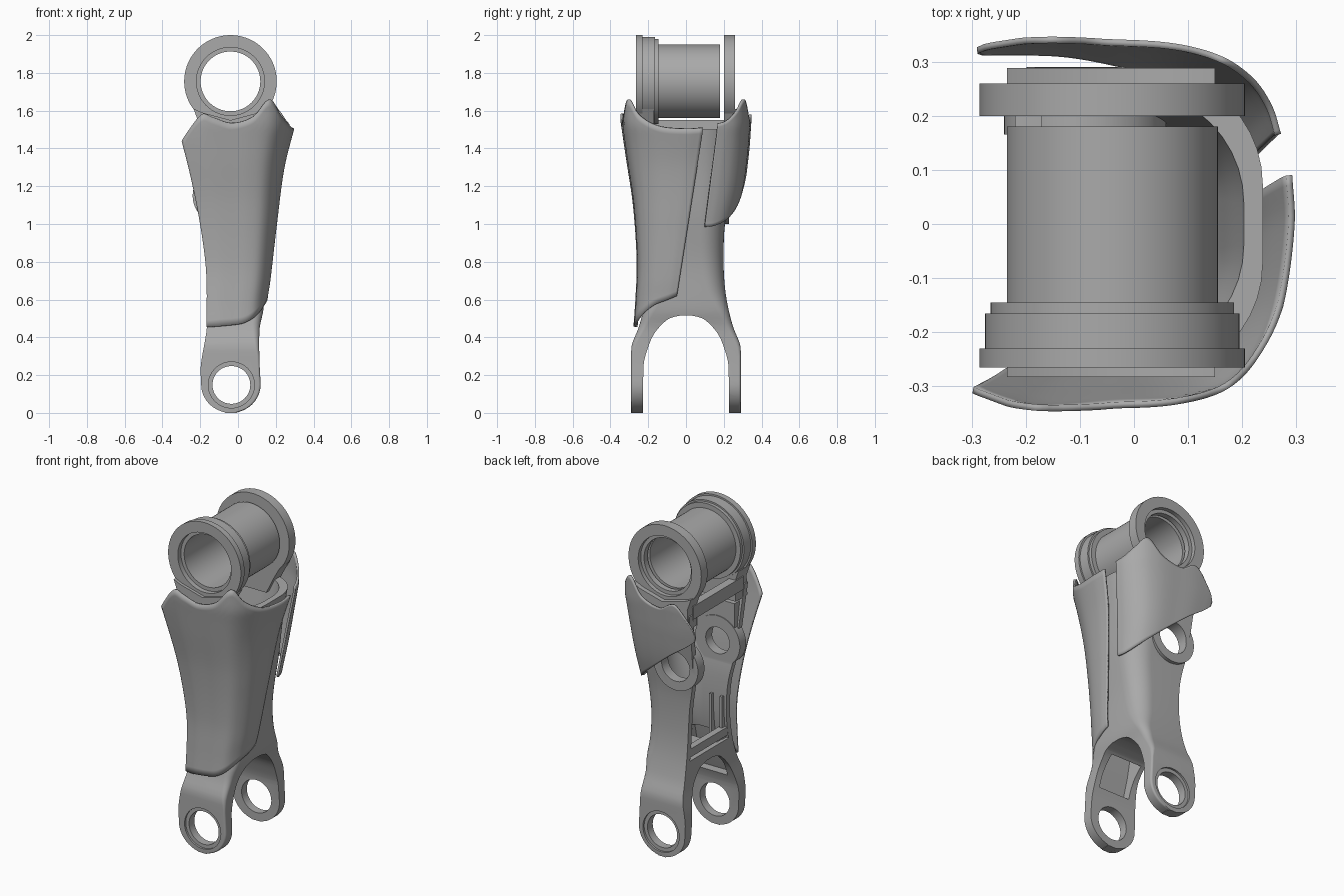
import bpy, bmesh, math

cube = bpy.data.objects.get("Cube")
if cube:
    bpy.data.objects.remove(cube, do_unlink=True)

grey = bpy.data.materials.new("mid_grey")
grey.use_nodes = True
TONE = (0.4, 0.4, 0.4, 1)
grey.diffuse_color = TONE
grey.node_tree.nodes["Principled BSDF"].inputs["Base Color"].default_value = TONE


def interp(table, t):
    """Smooth curve through (t, value) pairs, clamped at both ends."""
    if t <= table[0][0]:
        return table[0][1]
    if t >= table[-1][0]:
        return table[-1][1]
    i = max(k for k in range(len(table) - 1) if table[k][0] <= t)

    def slope(k):
        a, b = table[max(k - 1, 0)], table[min(k + 1, len(table) - 1)]
        return (b[1] - a[1]) / (b[0] - a[0])
    (t0, v0), (t1, v1) = table[i], table[i + 1]
    h = t1 - t0
    s = (t - t0) / h
    return (v0 * (2*s**3 - 3*s*s + 1) + v1 * (3*s*s - 2*s**3)
            + h * (slope(i) * (s**3 - 2*s*s + s) + slope(i + 1) * (s**3 - s*s)))


def make(name, rows, closed=True, wrap=False, caps=False):
    """Skin a grid of point rows into one object."""
    bm = bmesh.new()
    grid = [[bm.verts.new(p) for p in row] for row in rows]
    n = len(grid[0])
    for i in range(len(grid) if wrap else len(grid) - 1):
        a, b = grid[i], grid[(i + 1) % len(grid)]
        for j in range(n if closed else n - 1):
            k = (j + 1) % n
            bm.faces.new((a[j], a[k], b[k], b[j]))
    if caps:
        bm.faces.new(grid[0])
        bm.faces.new(grid[-1])
    bmesh.ops.recalc_face_normals(bm, faces=bm.faces)
    mesh = bpy.data.meshes.new(name)
    bm.to_mesh(mesh)
    bm.free()
    mesh.materials.append(grey)
    obj = bpy.data.objects.new(name, mesh)
    bpy.context.collection.objects.link(obj)
    return obj


def activate(obj):
    bpy.ops.object.select_all(action='DESELECT')
    obj.select_set(True)
    bpy.context.view_layer.objects.active = obj


def smooth(obj):
    activate(obj)
    bpy.ops.object.shade_smooth_by_angle(angle=math.radians(32))


def combine(obj, other, operation):
    mod = obj.modifiers.new("combine", 'BOOLEAN')
    mod.operation, mod.solver, mod.object = operation, 'EXACT', other
    activate(obj)
    bpy.ops.object.modifier_apply(modifier=mod.name)
    bpy.data.objects.remove(other, do_unlink=True)


def lathe(name, profile, cx, cz, steps=72):
    """Turn a closed (radius, y) profile round an axis along y."""
    turns = [2 * math.pi * k / steps for k in range(steps)]
    return make(name, [[(cx + r * math.cos(a), y, cz + r * math.sin(a)) for r, y in profile]
                       for a in turns], wrap=True)


def drum(name, cx, cz, r, y0, y1):
    turns = [2 * math.pi * k / 64 for k in range(64)]
    return make(name, [[(cx + r * math.cos(a), y, cz + r * math.sin(a)) for a in turns]
                       for y in (y0, y1)], caps=True)


def box(name, x, y, z):
    return make(name, [[(x[0], y[0], h), (x[1], y[0], h), (x[1], y[1], h), (x[0], y[1], h)]
                       for h in z], caps=True)


# Upper joint: stepped front collar with tube, separate back collar
JX, JZ = -0.04, 1.755
tube = lathe("upper_tube", [(.18, -.265), (.245, -.265), (.245, -.23), (.235, -.23), (.235, -.165),
                            (.225, -.165), (.225, -.145), (.195, -.145), (.195, .18), (.158, .18),
                            (.158, -.235), (.18, -.235)], JX, JZ)
back_collar = lathe("back_collar", [(.18, .26), (.245, .26), (.245, .2), (.158, .2),
                                    (.158, .235), (.18, .235)], JX, JZ)

# Link body: lofted section, rounded on the left side
LEFT = [(.15, -.195), (.25, -.197), (.45, -.165), (.7, -.155), (.9, -.165), (1.1, -.2), (1.5, -.22)]
RIGHT = [(.15, .12), (.3, .113), (.45, .115), (.55, .135), (.8, .15), (1.05, .185), (1.3, .21), (1.5, .238)]
HALF = [(.3, .29), (.36, .287), (.46, .248), (.6, .215), (.75, .2), (.95, .202), (1.1, .22), (1.3, .25), (1.5, .283)]
ROUND = [(.3, .012), (.5, .05), (.65, .1), (1.1, .14), (1.5, .21)]


def section(z, inset=0.0):
    l, r, h, c = (interp(t, z) for t in (LEFT, RIGHT, HALF, ROUND))
    if z < .15:
        w = max(math.sqrt(max(.15**2 - (.15 - z)**2, 0)) * 1.05, .03)
        l, r = -.0375 - w, -.0375 + w
    if inset:
        l, r, h = -.5, r - inset, h - inset
    arc = [math.pi / 2 * k / 10 for k in range(11)]
    half = [(r - c + c * math.cos(a), h - c + c * math.sin(a), z) for a in arc]
    return [(l, -h, z)] + [(x, -y, z) for x, y, _ in reversed(half)] + half + [(l, h, z)]


low = [.15 * (1 - math.cos(math.pi / 2 * k / 10)) for k in range(10)]
link = make("link_body", [section(z) for z in low + [.15 + 1.35 * k / 54 for k in range(55)]], caps=True)
combine(link, make("cavity", [section(.57 + .03 * k, .035) for k in range(33)], caps=True), 'DIFFERENCE')

# Arch between the two fork legs, with a hollow behind the front leg
SPAN = [(0, .228), (.25, .225), (.34, .203), (.42, .168), (.485, .11), (.505, .075), (.515, .03)]
heights = [-.1, .1] + [.25 + .265 * math.sin(math.pi / 2 * k / 14) for k in range(15)]
arch = [(interp(SPAN, z), z) for z in heights]
arch += [(-y, z) for y, z in reversed(arch)]
combine(link, make("arch", [[(x, y, z) for y, z in arch] for x in (-.5, .5)], caps=True), 'DIFFERENCE')
combine(link, make("leg_hollow", [[(x, -.26, .33), (x, -.1, .33), (x, -.1, .6), (x, -.19, .6), (x, -.22, .46)]
                                  for x in (-.135, .075)], caps=True), 'DIFFERENCE')

# Round bosses and a pad on the walls, then the pivot holes
combine(link, box("pad", (-.2, .05), (-.24, -.18), (1.15, 1.4)), 'UNION')
for y0, y1, hole in ((.165, .228, .095), (-.235, -.175, .08)):
    combine(link, drum("boss", -.09, 1.15, .15, y0, y1), 'UNION')
    combine(link, drum("boss_hole", -.09, 1.15, hole, 0, 2 * y1), 'DIFFERENCE')
combine(link, drum("fork_hole", -.035, .148, .1, -.5, .5), 'DIFFERENCE')
for s in (-1, 1):
    combine(link, drum("fork_recess", -.035, .148, .122, s * .278, s * .4), 'DIFFERENCE')

# Saddles under both collars, crossbars and inner ribs
saddles = []
for name, y in (("front_saddle", (-.283, -.17)), ("back_saddle", (.2, .288))):
    saddles.append(make(name, [[(-.215, v, 1.42), (.05, v, 1.42), (.1, v, 1.52), (.15, v, 1.61), (.11, v, 1.59),
                                (-.04, v, 1.55), (-.19, v, 1.59), (-.235, v, 1.61), (-.21, v, 1.54)]
                               for v in y], caps=True))
bars = [box("upper_crossbar", (-.22, -.17), (-.24, .24), (1.47, 1.55)),
        box("lower_crossbar", (-.155, -.115), (-.19, .19), (.59, .64))]
ribs = [box("inner_rib", (x, x + .015), (-.185, -.145), (.56, .83)) for x in (-.14, -.07)]

# Outer covers: wrapped sheets that narrow towards the bottom
EDGE_L = [(.46, -.165), (.75, -.168), (1.0, -.2), (1.25, -.25), (1.45, -.3)]
EDGE_R = [(.46, .14), (.6, .15), (.7, .165), (1.0, .2), (1.3, .24), (1.52, .295)]
FRONT_Y = [(.46, -.272), (.6, -.262), (.8, -.255), (1.1, -.275), (1.35, -.312), (1.54, -.34)]
SEAM_Y = [(.61, -.05), (1.5, .09)]
BACK_R = [(1.0, .197), (1.3, .236), (1.52, .266)]
BACK_Y = [(1.0, .25), (1.18, .3), (1.38, .328), (1.54, .34)]
BACK_SEAM = [(1.0, .1), (1.5, .165)]


def cover(name, pts, left, right, face, seam, cols=60, rows=30):
    """pts: across and depth fractions with top and bottom heights along the wrap."""
    along = [0]
    for p, q in zip(pts, pts[1:]):
        along.append(along[-1] + math.hypot(q[0] - p[0], (q[1] - p[1]) * .5))
    tracks = [[(d, p[k]) for d, p in zip(along, pts)] for k in range(4)]
    grid = []
    for c in range(cols + 1):
        a, b, top, bot = (interp(t, along[-1] * c / cols) for t in tracks)
        column = []
        for r in range(rows + 1):
            z = bot + (top - bot) * r / rows
            l, rt, f, s = (interp(t, z) for t in (left, right, face, seam))
            column.append((l + (rt - l) * a, f + (s - f) * b, z))
        grid.append(column)
    obj = make(name, grid, closed=False)
    mod = obj.modifiers.new("thickness", 'SOLIDIFY')
    mod.thickness, mod.offset = .012, 0
    return obj


front_cover = cover("front_cover", [
    (0, .045, 1.44, .455), (.18, .005, 1.58, .457), (.28, 0, 1.565, .46), (.45, .01, 1.535, .465),
    (.64, .03, 1.57, .475), (.785, .09, 1.66, .5), (.875, .21, 1.58, .53),
    (.96, .445, 1.52, .57), (1, .79, 1.505, .6), (.99, 1, 1.51, .62)],
    EDGE_L, EDGE_R, FRONT_Y, SEAM_Y)
back_cover = cover("back_cover", [
    (0, .06, 1.41, 1.38), (.08, .03, 1.48, 1.335), (.25, 0, 1.58, 1.265), (.43, .02, 1.535, 1.19),
    (.66, .07, 1.57, 1.1), (.81, .2, 1.66, 1.045), (.91, .42, 1.6, 1.01),
    (.97, .7, 1.55, .99), (1, 1, 1.53, .985)],
    EDGE_L, BACK_R, BACK_Y, BACK_SEAM)

for part in [tube, back_collar, link, front_cover, back_cover] + saddles + bars + ribs:
    smooth(part)
